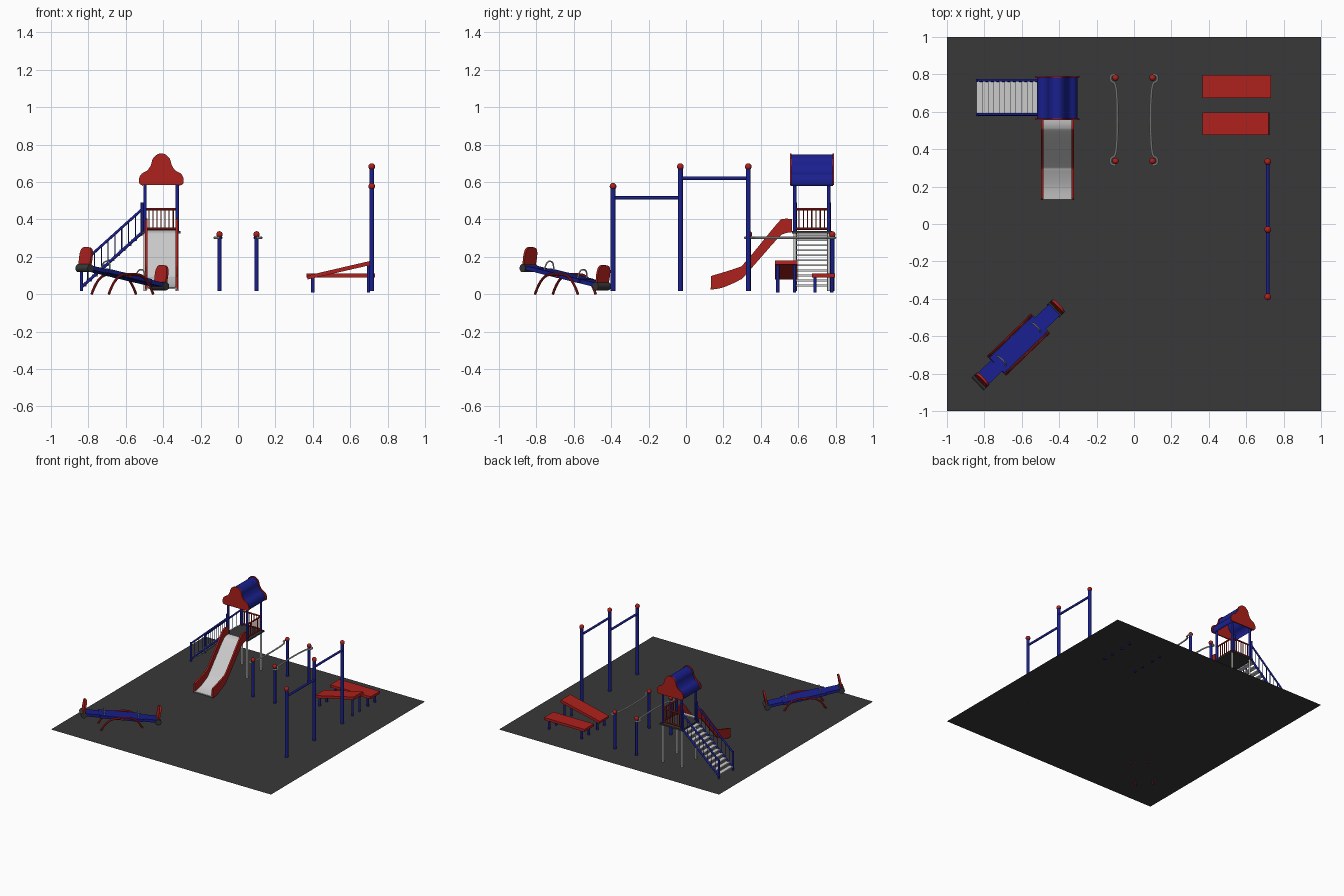
import bpy, bmesh, math
from mathutils import Vector, Matrix

if "Cube" in bpy.data.objects:
    bpy.data.objects.remove(bpy.data.objects["Cube"])

def material(name, rgb):
    m = bpy.data.materials.new(name)
    m.diffuse_color = (*rgb, 1)
    m.use_nodes = True
    m.node_tree.nodes["Principled BSDF"].inputs["Base Color"].default_value = m.diffuse_color
    return m

RED = material("red", (0.42, 0.015, 0.012))
BLUE = material("blue", (0.01, 0.014, 0.27))
DARK = material("dark", (0.04, 0.04, 0.04))

def finish(name, bm, mat=None, M=None):
    bmesh.ops.recalc_face_normals(bm, faces=bm.faces)
    for f in bm.faces:
        f.smooth = True
    for e in bm.edges:
        e.smooth = len(e.link_faces) == 2 and e.calc_face_angle() < math.radians(35)
    me = bpy.data.meshes.new(name)
    bm.to_mesh(me)
    bm.free()
    if mat:
        me.materials.append(mat)
    ob = bpy.data.objects.new(name, me)
    bpy.context.collection.objects.link(ob)
    if M:
        ob.matrix_basis = M
    return ob

def rod(name, p, q, r, mat=None, M=None, n=16):
    p, q = Vector(p), Vector(q)
    bm = bmesh.new()
    rot = (q - p).to_track_quat('Z', 'Y').to_matrix().to_4x4()
    bmesh.ops.create_cone(bm, cap_ends=True, segments=n, radius1=r, radius2=r,
                          depth=(q - p).length, matrix=Matrix.Translation((p + q) / 2) @ rot)
    return finish(name, bm, mat, M)

def ball(name, c, r, mat):
    bm = bmesh.new()
    bmesh.ops.create_uvsphere(bm, u_segments=20, v_segments=12, radius=r,
                              matrix=Matrix.Translation(c))
    return finish(name, bm, mat)

def prism(name, pts, axis, a, b, mat=None, M=None):
    """Extrude a 2D outline along an axis from a to b."""
    put = {'x': lambda u, v: (a, u, v), 'y': lambda u, v: (u, a, v), 'z': lambda u, v: (u, v, a)}[axis]
    bm = bmesh.new()
    face = bm.faces.new([bm.verts.new(put(*p)) for p in pts])
    ext = bmesh.ops.extrude_face_region(bm, geom=[face])
    d = Vector([(b - a) if k == axis else 0 for k in 'xyz'])
    bmesh.ops.translate(bm, vec=d, verts=[v for v in ext['geom'] if isinstance(v, bmesh.types.BMVert)])
    return finish(name, bm, mat, M)

def box(name, x0, x1, y0, y1, z0, z1, mat=None, M=None):
    return prism(name, [(x0, y0), (x1, y0), (x1, y1), (x0, y1)], 'z', z0, z1, mat, M)

def tube(name, pts, r, mat=None, M=None):
    """Round tube along a soft path."""
    cu = bpy.data.curves.new(name, 'CURVE')
    cu.dimensions, cu.bevel_depth, cu.bevel_resolution, cu.use_fill_caps = '3D', r, 3, True
    s = cu.splines.new('NURBS')
    s.points.add(len(pts) - 1)
    for sp, p in zip(s.points, pts):
        sp.co = (*p, 1)
    s.order_u, s.use_endpoint_u, s.resolution_u = 3, True, 8
    tmp = bpy.data.objects.new(name + "_path", cu)
    bpy.context.collection.objects.link(tmp)
    bpy.context.view_layer.update()
    me = bpy.data.meshes.new_from_object(tmp.evaluated_get(bpy.context.evaluated_depsgraph_get()))
    bm = bmesh.new()
    bm.from_mesh(me)
    bpy.data.objects.remove(tmp)
    return finish(name, bm, mat, M)

def soft(pts, n=5):
    """Catmull-Rom smoothing of an open 2D path."""
    P = [Vector(p) for p in [pts[0], *pts, pts[-1]]]
    out = []
    for a, b, c, d in zip(P, P[1:], P[2:], P[3:]):
        for i in range(n):
            t = i / n
            out.append(0.5 * (2 * b + (c - a) * t + (2*a - 5*b + 4*c - d) * t*t + (3*b - a - 3*c + d) * t**3))
    return [tuple(v) for v in out + [P[-1]]]

# Ground sheet
G = 0.018
bm = bmesh.new()
bmesh.ops.create_grid(bm, x_segments=1, y_segments=1, size=1, matrix=Matrix.Translation((0, 0, G)))
finish("ground", bm, DARK)

# Pull-up bars
X = 0.715
for y, h in ((-0.39, 0.577), (-0.03, 0.682), (0.333, 0.682)):
    rod("pullup_post", (X, y, G), (X, y, h), 0.013, BLUE)
    ball("pullup_cap", (X, y, h), 0.018, RED)
rod("pullup_bar_low", (X, -0.39, 0.515), (X, -0.03, 0.515), 0.009, BLUE)
rod("pullup_bar_high", (X, -0.03, 0.62), (X, 0.333, 0.62), 0.009, BLUE)

# Parallel bars
for s in (-1, 1):
    for y in (0.337, 0.782):
        rod("parallel_post", (s * 0.099, y, G), (s * 0.099, y, 0.32), 0.011, BLUE)
        ball("parallel_cap", (s * 0.099, y, 0.32), 0.017, RED)
    path = [(0.099, 0.315), (0.125, 0.315), (0.125, 0.355), (0.098, 0.36), (0.089, 0.47), (0.089, 0.65),
            (0.098, 0.755), (0.125, 0.76), (0.125, 0.8), (0.099, 0.798)]
    tube("parallel_rail", [(s * x, y, 0.302) for x, y in path], 0.006)

# Flat bench and sloping bench
box("flat_bench_board", 0.365, 0.733, 0.675, 0.796, 0.09, 0.11, RED)
prism("sloping_bench_board", [(0.372, 0.079), (0.725, 0.16), (0.72, 0.181), (0.367, 0.099)],
      'y', 0.475, 0.596, RED)
for x, h in ((0.4, 0.09), (0.698, 0.16)):
    for y in (0.69, 0.78):
        rod("flat_bench_leg", (x, y, 0.008), (x, y, 0.095), 0.009, BLUE)
    for y in (0.49, 0.58):
        rod("sloping_bench_leg", (x, y, 0.008), (x, y, h), 0.009, BLUE)

# Seesaw: fixed arches, tilted board
base = Matrix.Translation((-0.618, -0.645, 0)) @ Matrix.Rotation(math.radians(44), 4, 'Z')
tilt = base @ Matrix.Translation((0, 0, 0.095)) @ Matrix.Rotation(0.17, 4, 'Y')
for s in (-1, 1):
    y = s * 0.066
    tube("seesaw_arch", [(-0.165, y, 0), (-0.12, y, 0.095), (0, y, 0.112), (0.12, y, 0.095), (0.165, y, 0)],
         0.007, RED, base)
    x = s * 0.285
    rod("seesaw_roller", (x, -0.047, -0.004), (x, 0.047, -0.004), 0.022, DARK, tilt)
    back = soft([(0.042, 0), (0.045, 0.06), (0.038, 0.095), (0.018, 0.109),
                 (-0.018, 0.109), (-0.038, 0.095), (-0.045, 0.06), (-0.042, 0)])
    prism("seesaw_backrest", back, 'x', x - 0.007, x + 0.007, RED, tilt)
    h = s * 0.13
    tube("seesaw_handle", [(h, -0.034, 0), (h, -0.034, 0.06), (h, 0.034, 0.06), (h, 0.034, 0)], 0.004, None, tilt)
rod("seesaw_axle", (0, -0.066, 0.095), (0, 0.066, 0.095), 0.008, RED, base)
box("seesaw_board", -0.285, 0.285, -0.042, 0.042, -0.01, 0.012, BLUE, tilt)
box("seesaw_board_middle", -0.165, 0.165, -0.057, 0.057, -0.008, 0.014, BLUE, tilt)

# Tower posts, platform and guard rails
XL, XR, YF, YB = -0.497, -0.325, 0.582, 0.763
for x in (XL, XR):
    for y in (YF, YB):
        rod("tower_leg", (x, y, G), (x, y, 0.33), 0.008)
        rod("tower_post", (x, y, 0.325), (x, y, 0.62), 0.009, BLUE)
box("platform", -0.515, -0.308, 0.567, 0.782, 0.325, 0.337, DARK)
for a, b in (((XL, YB), (XR, YB)), ((XR, YF), (XR, YB))):
    a, b = Vector(a), Vector(b)
    for z in (0.35, 0.455):
        rod("guard_rail", (*a, z), (*b, z), 0.006, RED, n=10)
    for i in range(1, 8):
        p = a.lerp(b, i / 8)
        rod("guard_bar", (*p, 0.35), (*p, 0.455), 0.003, RED, n=8)

# Cloud-shaped gables and barrel roof
half = [(0.105, 0.583), (0.117, 0.592), (0.119, 0.618), (0.105, 0.644), (0.075, 0.662),
        (0.056, 0.69), (0.045, 0.725), (0.022, 0.747), (0, 0.752)]
CX = -0.41
arch = soft(half + [(-x, z) for x, z in half[-2::-1]])
for y in (0.555, 0.782):
    prism("roof_gable", [(CX + x, z) for x, z in arch], 'y', y, y + 0.01, RED)
skin = soft([(x * 0.9, z - 0.006) for x, z in half[1:]] + [(-x * 0.9, z - 0.006) for x, z in half[-2:0:-1]])
inner = [(x * 0.93, z - 0.008) for x, z in reversed(skin)]
prism("roof", [(CX + x, z) for x, z in skin + inner], 'y', 0.56, 0.785, BLUE)

# Slide
top = soft([(0.567, 0.402), (0.52, 0.402), (0.485, 0.375), (0.32, 0.175), (0.27, 0.14), (0.135, 0.098)])
low = soft([(0.132, 0.024), (0.2, 0.037), (0.285, 0.075), (0.32, 0.105), (0.48, 0.287), (0.52, 0.322), (0.567, 0.332)])
for x in (-0.497, -0.333):
    prism("slide_side", top + low, 'x', x, x + 0.013, RED)
floor = [(y, z + 0.012) for y, z in low]
prism("slide_floor", floor + [(y, z - 0.008) for y, z in reversed(floor)], 'x', -0.487, -0.33)

# Stairs with railings
x0, x1, z0, z1 = -0.84, -0.512, 0.035, 0.33
slope = (z1 - z0) / (x1 - x0)
for y in (0.586, 0.768):
    rod("stair_stringer", (x0, y, z0), (x1, y, z1), 0.008, BLUE)
    rod("stair_handrail", (x0, y, z0 + 0.125), (x1, y, z1 + 0.125), 0.007, BLUE)
    rod("stair_bottom_post", (x0 + 0.003, y, G), (x0 + 0.003, y, 0.172), 0.008, BLUE)
    rod("stair_top_post", (x1, y, 0.32), (x1, y, 0.49), 0.008, BLUE)
    for i in range(1, 9):
        x = x0 + (x1 - x0) * i / 9
        z = z0 + slope * (x - x0)
        rod("stair_baluster", (x, y, z), (x, y, z + 0.125), 0.003, BLUE, n=8)
N = 11
for i in range(N):
    x = x0 + (x1 - x0) * (i + 0.5) / N
    z = z0 + slope * (x - x0)
    box("stair_tread", x - 0.016, x + 0.016, 0.588, 0.766, z - 0.006, z + 0.004)
